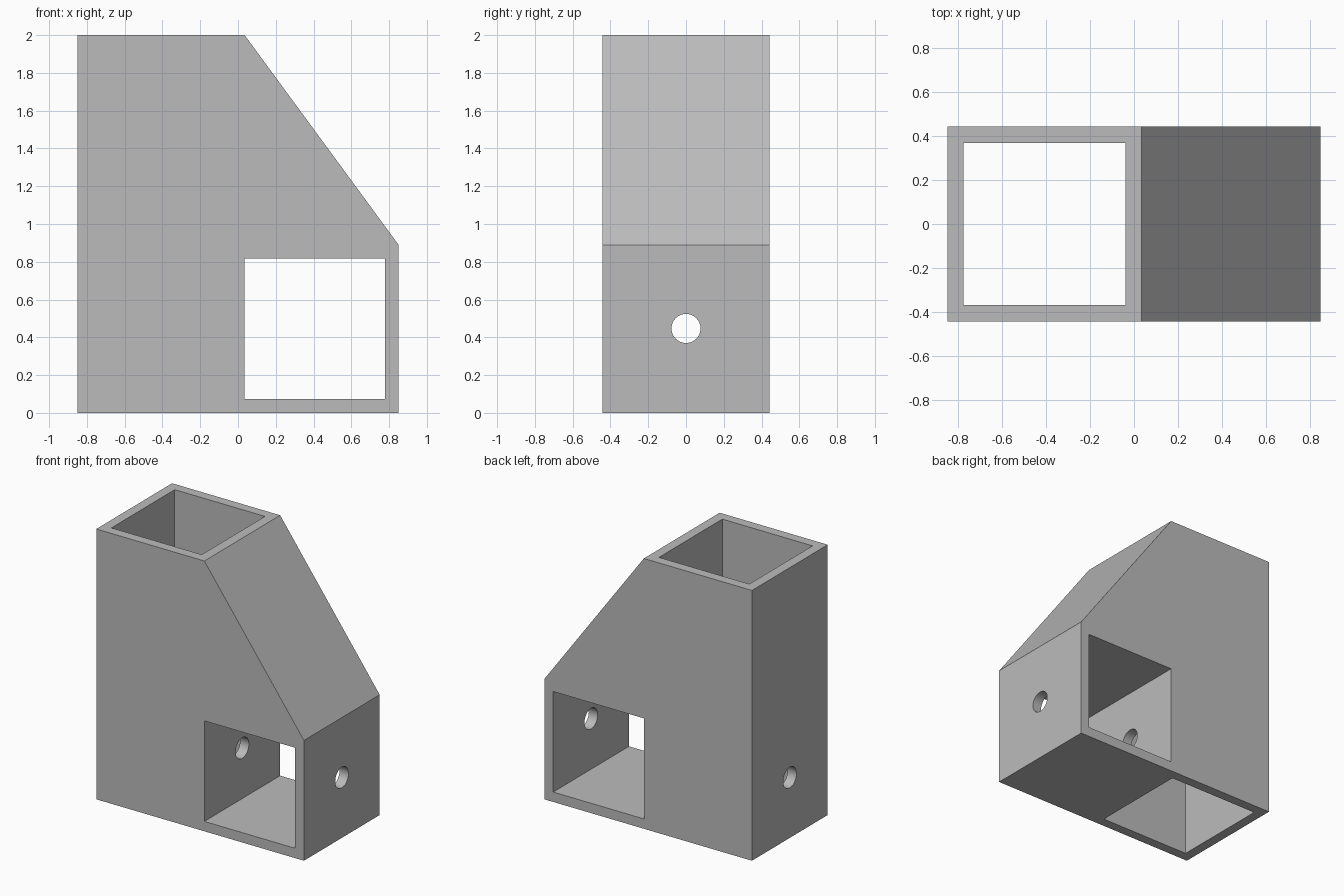
import bpy, bmesh, math
from mathutils import Vector

cube = bpy.data.objects.get("Cube")
if cube:
    bpy.data.objects.remove(cube, do_unlink=True)

WIDTH, DEPTH, HEIGHT = 0.85, 0.443, 2.0   # half width, half depth, full height
WALL = 0.073
SHOULDER_X, SHOULDER_Z = 0.035, 0.89      # ends of the sloping face
BORE_RADIUS, BORE_Z = 0.077, 0.447

grey = bpy.data.materials.new("plain grey")
grey.use_nodes = True
grey.diffuse_color = (0.5, 0.5, 0.5, 1)
grey.node_tree.nodes["Principled BSDF"].inputs["Base Color"].default_value = (0.5, 0.5, 0.5, 1)


def extrude_profile(name, outline, half_depth):
    """Solid from an x-z outline, extruded along y."""
    bm = bmesh.new()
    face = bm.faces.new([bm.verts.new((x, -half_depth, z)) for x, z in outline])
    ext = bmesh.ops.extrude_face_region(bm, geom=[face])
    moved = [g for g in ext["geom"] if isinstance(g, bmesh.types.BMVert)]
    bmesh.ops.translate(bm, verts=moved, vec=Vector((0, 2 * half_depth, 0)))
    bmesh.ops.recalc_face_normals(bm, faces=bm.faces)
    mesh = bpy.data.meshes.new(name)
    bm.to_mesh(mesh)
    bm.free()
    mesh.materials.append(grey)
    obj = bpy.data.objects.new(name, mesh)
    bpy.context.collection.objects.link(obj)
    return obj


def rectangle(x0, x1, z0, z1):
    return [(x0, z0), (x1, z0), (x1, z1), (x0, z1)]


def cut(body, cutter):
    """Subtract the cutter from the body and discard it."""
    cutter.hide_render = True
    mod = body.modifiers.new(cutter.name, "BOOLEAN")
    mod.operation, mod.solver, mod.object = "DIFFERENCE", "EXACT", cutter
    bpy.ops.object.select_all(action="DESELECT")
    bpy.context.view_layer.objects.active = body
    body.select_set(True)
    bpy.ops.object.modifier_apply(modifier=mod.name)
    bpy.data.objects.remove(cutter, do_unlink=True)


# Block with one sloping shoulder
body = extrude_profile("bracket_body", [
    (-WIDTH, 0), (WIDTH, 0), (WIDTH, SHOULDER_Z),
    (SHOULDER_X, HEIGHT), (-WIDTH, HEIGHT)], DEPTH)

# Upright square socket, open at top and bottom
cut(body, extrude_profile("upright_socket", rectangle(
    -WIDTH + WALL, SHOULDER_X - WALL, -0.2, HEIGHT + 0.2), DEPTH - WALL))

# Cross socket, open at front and back
cut(body, extrude_profile("cross_socket", rectangle(
    SHOULDER_X, WIDTH - WALL, WALL, SHOULDER_Z - WALL), DEPTH + 0.2))

# Bolt bore through all side walls
bpy.ops.mesh.primitive_cylinder_add(
    vertices=48, radius=BORE_RADIUS, depth=2 * WIDTH + 0.4,
    location=(0, 0, BORE_Z), rotation=(0, math.pi / 2, 0))
bore = bpy.context.object
bore.name = "bolt_bore"
bore.data.materials.append(grey)
cut(body, bore)

bpy.ops.object.shade_smooth_by_angle(angle=math.radians(30))
